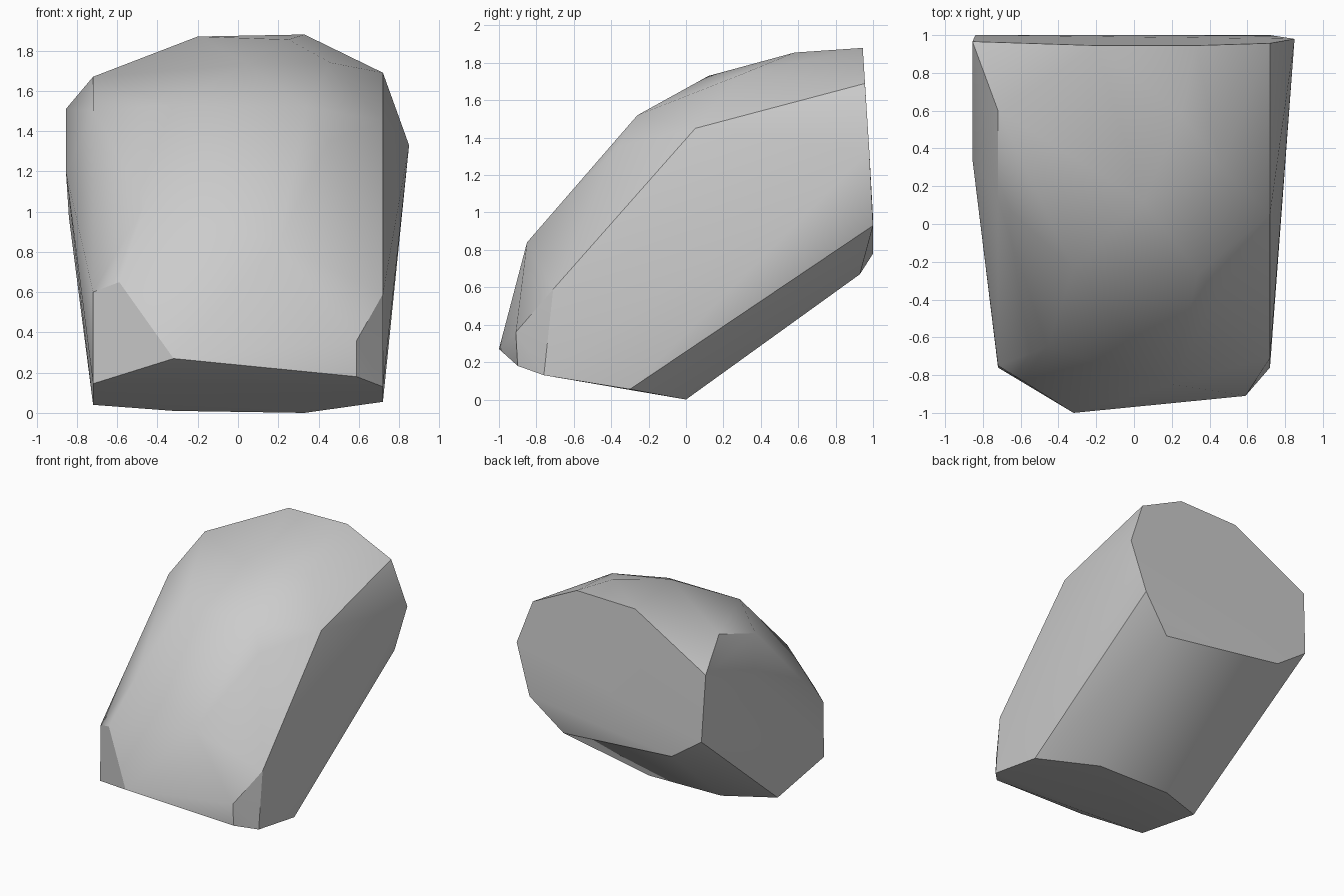
import bpy
import bmesh
import math

# Remove only the default cube
default_cube = bpy.data.objects.get("Cube")
if default_cube:
    bpy.data.objects.remove(default_cube, do_unlink=True)


def make_material(name, colour):
    material = bpy.data.materials.new(name)
    material.use_nodes = True
    material.diffuse_color = colour
    for node in material.node_tree.nodes:
        if node.type == 'BSDF_PRINCIPLED':
            node.inputs["Base Color"].default_value = colour
    return material


def hull_object(name, outlines, material):
    """Stretch a convex skin over a set of corner outlines."""
    bm = bmesh.new()
    for outline in outlines:
        for corner in outline:
            bm.verts.new(corner)
    hull = bmesh.ops.convex_hull(bm, input=bm.verts[:])
    unused = {v for v in hull["geom_interior"] if isinstance(v, bmesh.types.BMVert)}
    bmesh.ops.delete(bm, geom=list(unused), context='VERTS')
    # Merge the nearly coplanar triangles into broad facets
    bmesh.ops.dissolve_limit(bm, angle_limit=math.radians(1.5),
                             verts=bm.verts[:], edges=bm.edges[:])
    bmesh.ops.recalc_face_normals(bm, faces=bm.faces[:])
    mesh = bpy.data.meshes.new(name)
    bm.to_mesh(mesh)
    bm.free()
    mesh.materials.append(material)
    obj = bpy.data.objects.new(name, mesh)
    bpy.context.collection.objects.link(obj)
    return obj


# Flat octagonal base, tilted up towards the front
base = [(-.72, -.76, .145), (-.32, -1, .27), (.59, -.9, .18), (.72, -.76, .13),
        (.72, -.3, .055), (.33, 0, 0), (-.32, 0, .01), (-.72, -.16, .04)]

# Flat back cut
back = [(.85, .98, 1.33), (.72, .957, 1.69), (.33, .945, 1.88),
        (-.2, .945, 1.87), (-.855, .966, 1.51), (-.84, 1, .97),
        (-.57, 1, .78), (.46, .93, .67), (.72, 1, .93)]

# Corners along the sloping front
front = [(.59, -.91, .36), (.2, -.85, .84), (-.59, -.83, .65),
         (-.46, -.65, 1.04), (.45, -.37, 1.35)]

# Corners along the rounded crown
crown = [(-.32, -.24, 1.53), (.34, -.26, 1.52), (.05, .12, 1.73),
         (.46, .3, 1.74), (.25, .58, 1.855), (-.72, .6, 1.67)]

# Corners where the two flanks begin
flanks = [(.72, -.71, .59), (.72, -.31, 1.04), (.72, .05, 1.45),
          (-.72, -.75, .6), (-.72, .13, 1.5), (-.855, .34, 1.2)]

stone_grey = make_material("stone grey", (.6, .6, .6, 1))
stone = hull_object("faceted_stone", [base, back, front, crown, flanks], stone_grey)

# Soften the gentle facets while keeping the hard cuts crisp
bpy.ops.object.select_all(action='DESELECT')
stone.select_set(True)
bpy.context.view_layer.objects.active = stone
bpy.ops.object.shade_smooth_by_angle(angle=math.radians(30))
